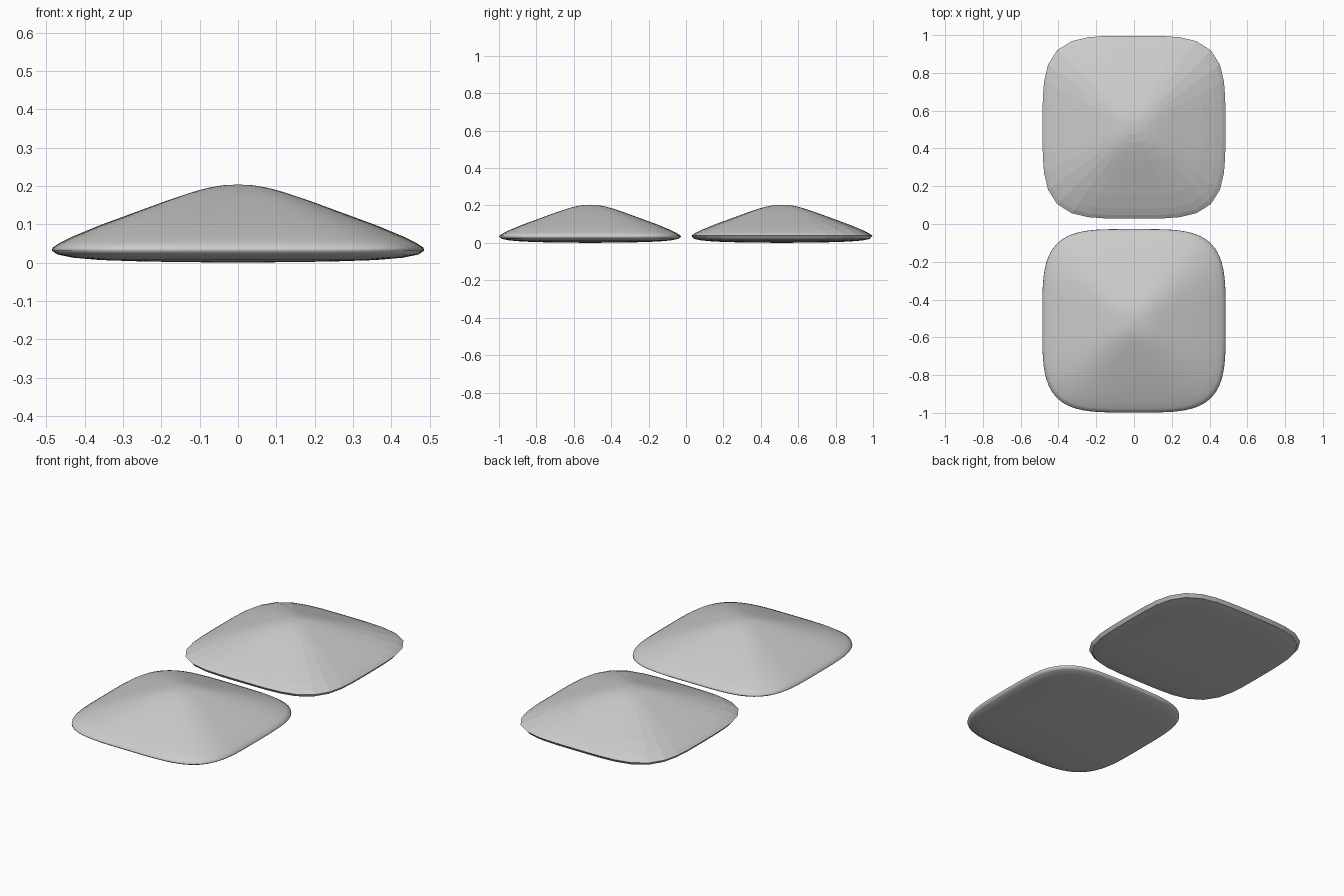
import bpy, bmesh, math

if "Cube" in bpy.data.objects:
    bpy.data.objects.remove(bpy.data.objects["Cube"])

grey = bpy.data.materials.new("plain grey")
grey.diffuse_color = (0.6, 0.6, 0.6, 1)
grey.use_nodes = True
grey.node_tree.nodes["Principled BSDF"].inputs["Base Color"].default_value = grey.diffuse_color

# (half width, height, squareness exponent), underside to peak
PROFILE = [(0.24, 0.003, 4.0), (0.36, 0.007, 4.0), (0.43, 0.013, 4.0), (0.47, 0.021, 4.0),
           (0.4855, 0.031, 4.0), (0.484, 0.039, 4.0), (0.465, 0.052, 4.0), (0.43, 0.069, 4.0),
           (0.36, 0.098, 4.0), (0.27, 0.131, 3.9), (0.18, 0.164, 3.6), (0.12, 0.184, 3.2),
           (0.08, 0.195, 2.8), (0.04, 0.202, 2.4)]


def cushion(name, y, segments, profile, smooth):
    """Rounded square pyramid lofted through superellipse rings."""
    bm = bmesh.new()
    rings = []
    for half, z, n in profile:
        ring = []
        for i in range(segments):
            a = 2 * math.pi * i / segments
            c, s = math.cos(a), math.sin(a)
            r = half / (abs(c) ** n + abs(s) ** n) ** (1 / n)
            ring.append(bm.verts.new((r * c, r * s, z)))
        rings.append(ring)
    low = bm.verts.new((0, 0, 0))
    peak = bm.verts.new((0, 0, 0.204))
    for i in range(segments):
        j = (i + 1) % segments
        for a, b in zip(rings, rings[1:]):
            bm.faces.new((a[i], a[j], b[j], b[i]))
        bm.faces.new((low, rings[0][j], rings[0][i]))
        bm.faces.new((rings[-1][i], rings[-1][j], peak))
    for f in bm.faces:
        f.smooth = smooth
    mesh = bpy.data.meshes.new(name)
    bm.to_mesh(mesh)
    bm.free()
    mesh.materials.append(grey)
    ob = bpy.data.objects.new(name, mesh)
    ob.location.y = y
    bpy.context.collection.objects.link(ob)


# front: finely subdivided, back: coarser with visible facets
cushion("front_smooth_pyramid", -0.5125, 96, PROFILE, True)
cushion("back_faceted_pyramid", 0.5125, 40, PROFILE[:4] + PROFILE[5:], False)
